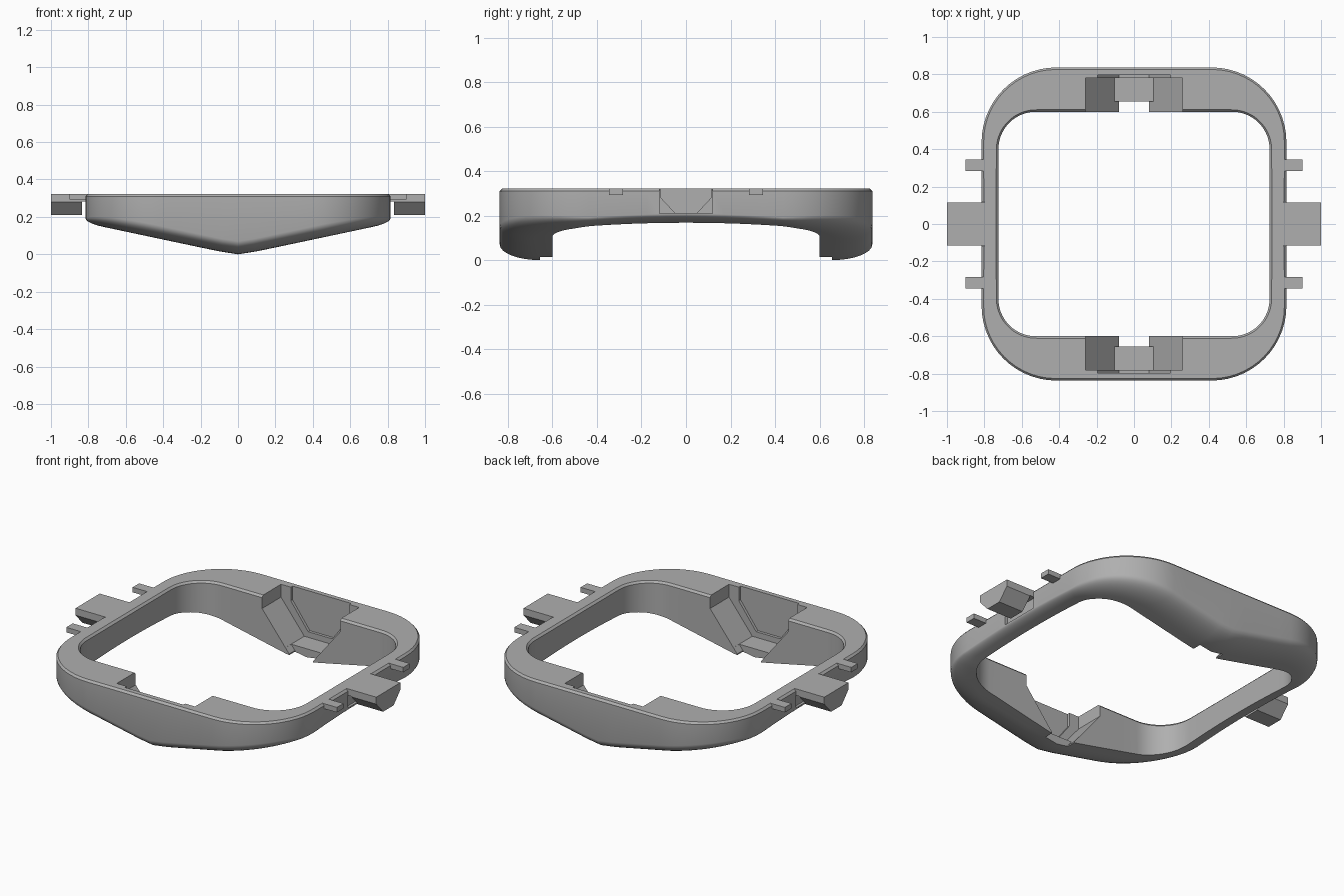
import bpy, bmesh, math
from mathutils import Vector

cube = bpy.data.objects.get("Cube")
if cube:
    bpy.data.objects.remove(cube, do_unlink=True)

grey = bpy.data.materials.new("plain grey")
grey.use_nodes = True
GREY = (0.43, 0.43, 0.43, 1)
grey.diffuse_color = GREY
grey.node_tree.nodes["Principled BSDF"].inputs["Base Color"].default_value = GREY

TOP = 0.322


def make_object(name, bm):
    bmesh.ops.recalc_face_normals(bm, faces=bm.faces[:])
    mesh = bpy.data.meshes.new(name)
    bm.to_mesh(mesh)
    bm.free()
    mesh.materials.append(grey)
    obj = bpy.data.objects.new(name, mesh)
    bpy.context.collection.objects.link(obj)
    return obj


def prism(name, half, start, end, axis):
    """Mirror a half profile (side, z) and extrude it along x or y."""
    profile = half + [(-s, z) for s, z in reversed(half)]
    bm = bmesh.new()
    ends = []
    for depth in (start, end):
        ends.append([bm.verts.new((depth, s, z) if axis == "x" else (s, depth, z))
                     for s, z in profile])
        bm.faces.new(ends[-1])
    n = len(profile)
    for i in range(n):
        j = (i + 1) % n
        bm.faces.new((ends[0][i], ends[0][j], ends[1][j], ends[1][i]))
    return make_object(name, bm)


def box(name, x0, x1, y0, y1, z0, z1):
    bm = bmesh.new()
    bmesh.ops.create_cube(bm, size=1)
    for v in bm.verts:
        v.co = ((x0 + x1) / 2 + v.co.x * (x1 - x0),
                (y0 + y1) / 2 + v.co.y * (y1 - y0),
                (z0 + z1) / 2 + v.co.z * (z1 - z0))
    return make_object(name, bm)


def rounded_loop(hx, hy, r, arc=14, straight=10):
    """Points of a rounded rectangle, each with its normal angle."""
    corners = [(1, 1), (-1, 1), (-1, -1), (1, -1)]
    pts = []
    for k, (sx, sy) in enumerate(corners):
        for i in range(arc + 1):
            a = (k + i / arc) * math.pi / 2
            pts.append((Vector((sx * (hx - r) + r * math.cos(a),
                                sy * (hy - r) + r * math.sin(a))), a))
        nx, ny = corners[(k + 1) % 4]
        a = (k + 1) * math.pi / 2
        last = pts[-1][0]
        following = Vector((nx * (hx - r) + r * math.cos(a),
                            ny * (hy - r) + r * math.sin(a)))
        for i in range(1, straight):
            pts.append((last.lerp(following, i / straight), a))
    return pts


def underside(p):
    """Shallow V keel, slightly raised along the sides."""
    keel = 0.2125 * (math.hypot(p.x, 0.03) - 0.03)
    return keel + 0.02 * max(0, 1 - (p.y / 0.5) ** 2)


# Frame ring: chamfered top, straight walls, rounded lower outer edge
bm = bmesh.new()
rows = []
CH = 0.012
for (o, a), (i, _) in zip(rounded_loop(0.815, 0.837, 0.4),
                          rounded_loop(0.725, 0.6, 0.2)):
    width = (i - o).length
    inward = (i - o) / width
    ny = abs(math.sin(a))
    h = 0.02 + 0.05 * ny
    w = min(0.05 + 0.13 * ny, width * 0.9)
    section = [(o, TOP - CH), (o + inward * CH, TOP), (i - inward * CH, TOP),
               (i, TOP - CH), (i, underside(i))]
    for s in range(8, -1, -1):
        phi = s / 8 * math.pi / 2
        p = o + inward * w * (1 - math.cos(phi))
        section.append((p, underside(p) + h * (1 - math.sin(phi))))
    rows.append([bm.verts.new((p.x, p.y, z)) for p, z in section])
for k, row in enumerate(rows):
    nxt = rows[(k + 1) % len(rows)]
    for j in range(len(row)):
        m = (j + 1) % len(row)
        bm.faces.new((row[j], row[m], nxt[m], nxt[j]))
ring = make_object("frame_ring", bm)

# Cutters: front and back sockets with open slots, and shallow side notches
cutters = []
for s in (-1, 1):
    cutters += [
        prism("socket_cutter", [(0.26, 0.5), (0.26, 0.245), (0.105, 0.051)],
              s * 0.5, s * 0.78, "y"),
        prism("slot_cutter", [(0.26, 0.5), (0.26, 0.245), (0.08, 0.02), (0.08, -0.1)],
              s * 0.5, s * 0.655, "y"),
        prism("recess_cutter", [(0.195, 0.5), (0.195, 0.24), (0.08, 0.085)],
              s * 0.7, s * 0.797, "y"),
        prism("side_notch_cutter", [(0.12, 0.5), (0.12, 0.21)],
              s * 0.8, s * 0.95, "x"),
    ]
bpy.context.view_layer.objects.active = ring
for c in cutters:
    c.hide_render = True
    mod = ring.modifiers.new("cut", "BOOLEAN")
    mod.operation = "DIFFERENCE"
    mod.solver = "EXACT"
    mod.object = c
    bpy.ops.object.modifier_apply(modifier=mod.name)
for c in cutters:
    bpy.data.objects.remove(c, do_unlink=True)

bpy.ops.object.select_all(action="DESELECT")
ring.select_set(True)
bpy.ops.object.shade_smooth_by_angle(angle=math.radians(30))

# Side tabs: chamfered plug under a flat bridge, with two small pegs each side
for s, side in ((1, "left"), (-1, "right")):
    prism(side + "_plug", [(0.115, TOP), (0.115, 0.28), (0.05, 0.21)],
          s * 0.835, s, "x")
    box(side + "_bridge", *sorted((s * 0.79, s * 0.836)), -0.115, 0.115, 0.283, TOP)
    for y, end in ((-0.315, "front"), (0.315, "back")):
        box(side + "_" + end + "_peg", *sorted((s * 0.79, s * 0.9)),
            y - 0.031, y + 0.031, 0.292, TOP)
